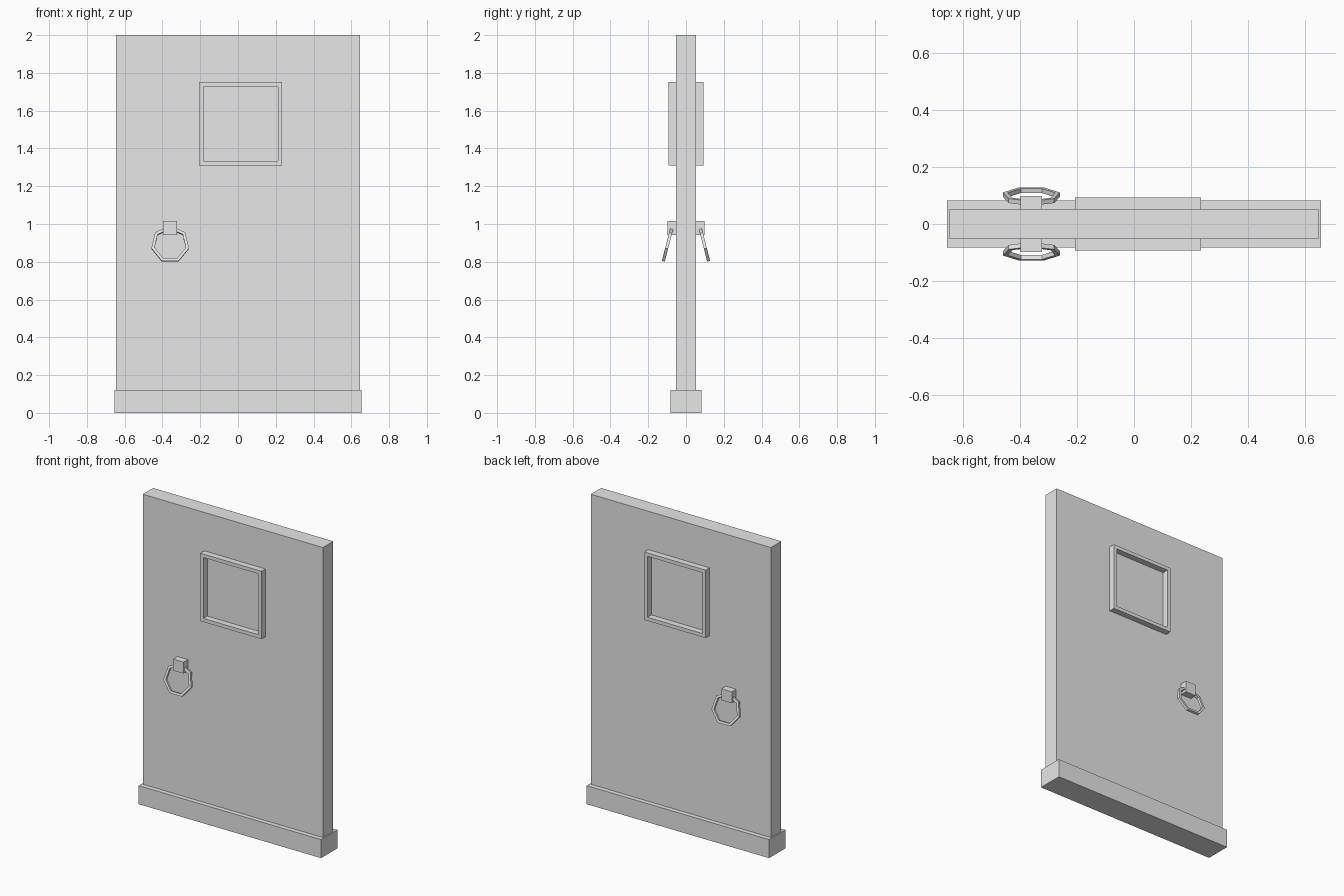
import bpy, bmesh
from math import sin, cos, pi, radians
from mathutils import Matrix, Vector

cube = bpy.data.objects.get("Cube")
if cube:
    bpy.data.objects.remove(cube, do_unlink=True)

grey = bpy.data.materials.new("plain_grey")
grey.use_nodes = True
grey.diffuse_color = (0.8, 0.8, 0.8, 1)
grey.node_tree.nodes["Principled BSDF"].inputs["Base Color"].default_value = (0.8, 0.8, 0.8, 1)


def finish(name, bm):
    bmesh.ops.recalc_face_normals(bm, faces=bm.faces)
    mesh = bpy.data.meshes.new(name)
    bm.to_mesh(mesh)
    bm.free()
    mesh.materials.append(grey)
    obj = bpy.data.objects.new(name, mesh)
    bpy.context.collection.objects.link(obj)
    return obj


def box(name, low, high):
    low, high = Vector(low), Vector(high)
    bm = bmesh.new()
    bmesh.ops.create_cube(bm, size=1, matrix=Matrix.Translation((low + high) / 2)
                          @ Matrix.Diagonal((*(high - low), 1)))
    return finish(name, bm)


def band(name, outer, inner, depth, matrix):
    """Closed band between two outlines in the XZ plane, with a rectangular section."""
    bm = bmesh.new()
    loops = [[bm.verts.new((x, y, z)) for x, z in outline]
             for outline, y in ((outer, -depth / 2), (outer, depth / 2),
                                (inner, depth / 2), (inner, -depth / 2))]
    n = len(outer)
    for k in range(4):
        a, b = loops[k], loops[(k + 1) % 4]
        for i in range(n):
            j = (i + 1) % n
            bm.faces.new((a[i], a[j], b[j], b[i]))
    bm.transform(matrix)
    return finish(name, bm)


def square(half):
    return [(-half, -half), (half, -half), (half, half), (-half, half)]


def heptagon(radius):
    # One corner points up, so the lowest side is flat
    return [(radius * sin(2 * pi * i / 7), radius * cos(2 * pi * i / 7)) for i in range(7)]


# Door slab and the wider sill below it
box("door_panel", (-0.646, -0.053, 0.12), (0.646, 0.053, 2))
box("door_sill", (-0.654, -0.083, 0), (0.654, 0.083, 0.12))

# Window frame, handle mount and pull ring on both sides
for side, s in (("front", -1), ("back", 1)):
    band(side + "_window_frame", square(0.22), square(0.197), 0.042,
         Matrix.Translation((0.014, s * 0.072, 1.531)))

    y0, y1 = sorted((s * 0.05, s * 0.098))
    box(side + "_handle_mount", (-0.397, y0, 0.941), (-0.322, y1, 1.015))

    band(side + "_pull_ring", heptagon(0.102), heptagon(0.085), 0.016,
         Matrix.Translation((-0.359, s * 0.097, 0.892))
         @ Matrix.Rotation(s * radians(14.5), 4, "X"))
